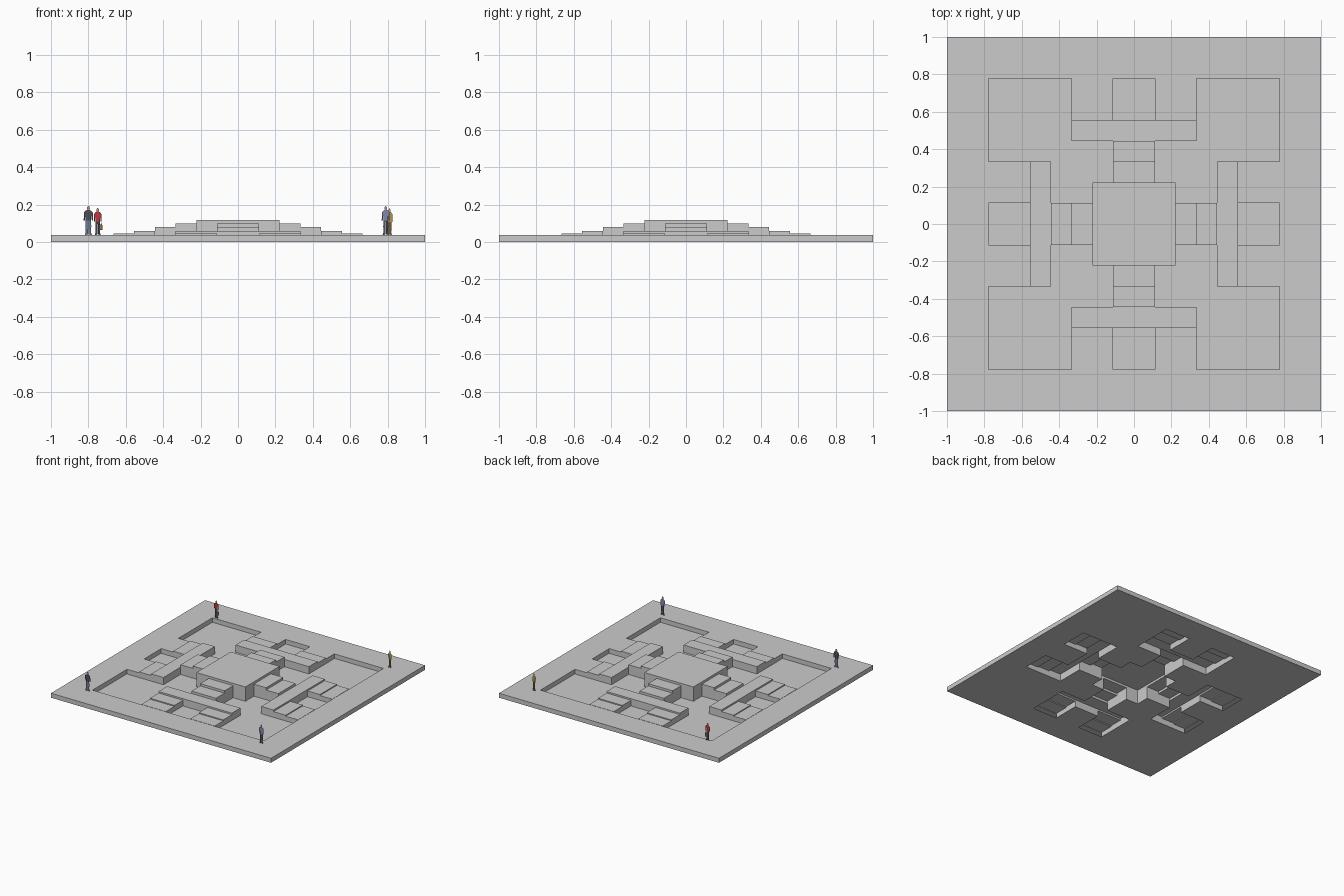
import bpy, bmesh, math

if "Cube" in bpy.data.objects:
    bpy.data.objects.remove(bpy.data.objects["Cube"])

U = 1 / 9          # plan module
N = 9              # half width in modules


def height(i, j):
    """Part name and top level of one plan cell (four-fold symmetric)."""
    a, b = abs(i + 0.5), abs(j + 0.5)
    lo, hi = min(a, b), max(a, b)
    if hi > N:
        return None, 0.0
    if hi > 7:
        return "outer_frame", 0.037
    if hi < 2:
        return "centre_platform", 0.118
    if lo < 1:
        if hi < 4:
            return "stair_bridges", 0.099 if hi < 3 else 0.08
        return ("stepped_terraces", 0.06) if hi < 5 else ("sunken_floor", 0.0)
    if lo < 3 and hi > 4:
        return "stepped_terraces", (0.06, 0.047, 0.039)[int(hi) - 4]
    return "sunken_floor", 0.0


def finish(name, bm, color=None):
    me = bpy.data.meshes.new(name)
    bm.to_mesh(me)
    bm.free()
    ob = bpy.data.objects.new(name, me)
    bpy.context.collection.objects.link(ob)
    if color:
        mat = bpy.data.materials.get(str(color)) or bpy.data.materials.new(str(color))
        mat.diffuse_color = (*color, 1)
        mat.use_nodes = True
        mat.node_tree.nodes["Principled BSDF"].inputs["Base Color"].default_value = mat.diffuse_color
        me.materials.append(mat)
    return ob


def face(bm, pts):
    bm.faces.new([bm.verts.new(p) for p in pts])


# Stepped sheet: open underneath, so raised parts are hollow
parts = {}
for i in range(-N, N):
    for j in range(-N, N):
        name, z = height(i, j)
        bm = parts.setdefault(name, bmesh.new()) if name not in parts else parts[name]
        c = [(i * U, j * U), ((i + 1) * U, j * U),
             ((i + 1) * U, (j + 1) * U), (i * U, (j + 1) * U)]
        face(bm, [(x, y, z) for x, y in c])
        if name == "outer_frame":
            face(bm, [(x, y, 0) for x, y in reversed(c)])
        # risers down to each lower neighbour
        for k, (di, dj) in enumerate([(0, -1), (1, 0), (0, 1), (-1, 0)]):
            zn = height(i + di, j + dj)[1]
            if zn < z:
                (x0, y0), (x1, y1) = c[k], c[(k + 1) % 4]
                face(bm, [(x0, y0, zn), (x1, y1, zn), (x1, y1, z), (x0, y0, z)])

for name, bm in parts.items():
    bmesh.ops.remove_doubles(bm, verts=bm.verts, dist=1e-5)
    bmesh.ops.dissolve_limit(bm, angle_limit=math.radians(1),
                             verts=bm.verts, edges=bm.edges)
    finish(name, bm)


# Flat cut-out figures standing on the frame corners
def cutout(name, pts, pos, size, color):
    bm = bmesh.new()
    face(bm, [(pos[0] + x * size[0], pos[1], 0.037 + z * size[1]) for x, z in pts])
    finish(name, bm, color)


LEG = [(0.02, 0.03), (0.3, 0), (0.36, 0.03), (0.27, 0.1), (0.3, 0.3), (0.28, 0.5), (0, 0.5)]
TORSO = [(-0.28, 0.48), (0.28, 0.48), (0.3, 0.7), (0.36, 0.5), (0.48, 0.5), (0.46, 0.78),
         (0.3, 0.84), (0.1, 0.87), (-0.1, 0.87), (-0.3, 0.84), (-0.46, 0.78),
         (-0.48, 0.5), (-0.36, 0.5), (-0.3, 0.7)]
HEAD = [(0.16 * math.cos(t * math.pi / 5), 0.925 + 0.075 * math.sin(t * math.pi / 5))
        for t in range(10)]
SKIN = (0.55, 0.36, 0.27)

people = [("dark_shirt", -0.80, -0.81, 0.052, 0.155, (0.07, 0.08, 0.10), (0.16, 0.2, 0.26)),
          ("red_shirt", -0.75, 0.79, 0.042, 0.145, (0.5, 0.04, 0.05), (0.05, 0.06, 0.08)),
          ("blue_shirt", 0.79, -0.825, 0.045, 0.155, (0.22, 0.25, 0.45), (0.08, 0.08, 0.1)),
          ("yellow_shirt", 0.81, 0.815, 0.034, 0.142, (0.45, 0.3, 0.06), (0.15, 0.1, 0.05))]
for tag, x, y, w, h, top, legs in people:
    for s, side in ((1, "right"), (-1, "left")):
        cutout(f"{tag}_{side}_leg", [(s * px, pz) for px, pz in LEG][::s],
               (x, y), (w, h), legs)
    cutout(f"{tag}_torso", TORSO, (x, y), (w, h), top)
    cutout(f"{tag}_head", HEAD, (x, y), (w, h), SKIN)

# Hand bag carried by the figure in red
cutout("hand_bag", [(0.3, 0.18), (0.6, 0.18), (0.6, 0.36), (0.45, 0.46), (0.3, 0.36)],
       (-0.75, 0.789), (0.042, 0.145), (0.3, 0.15, 0.06))
